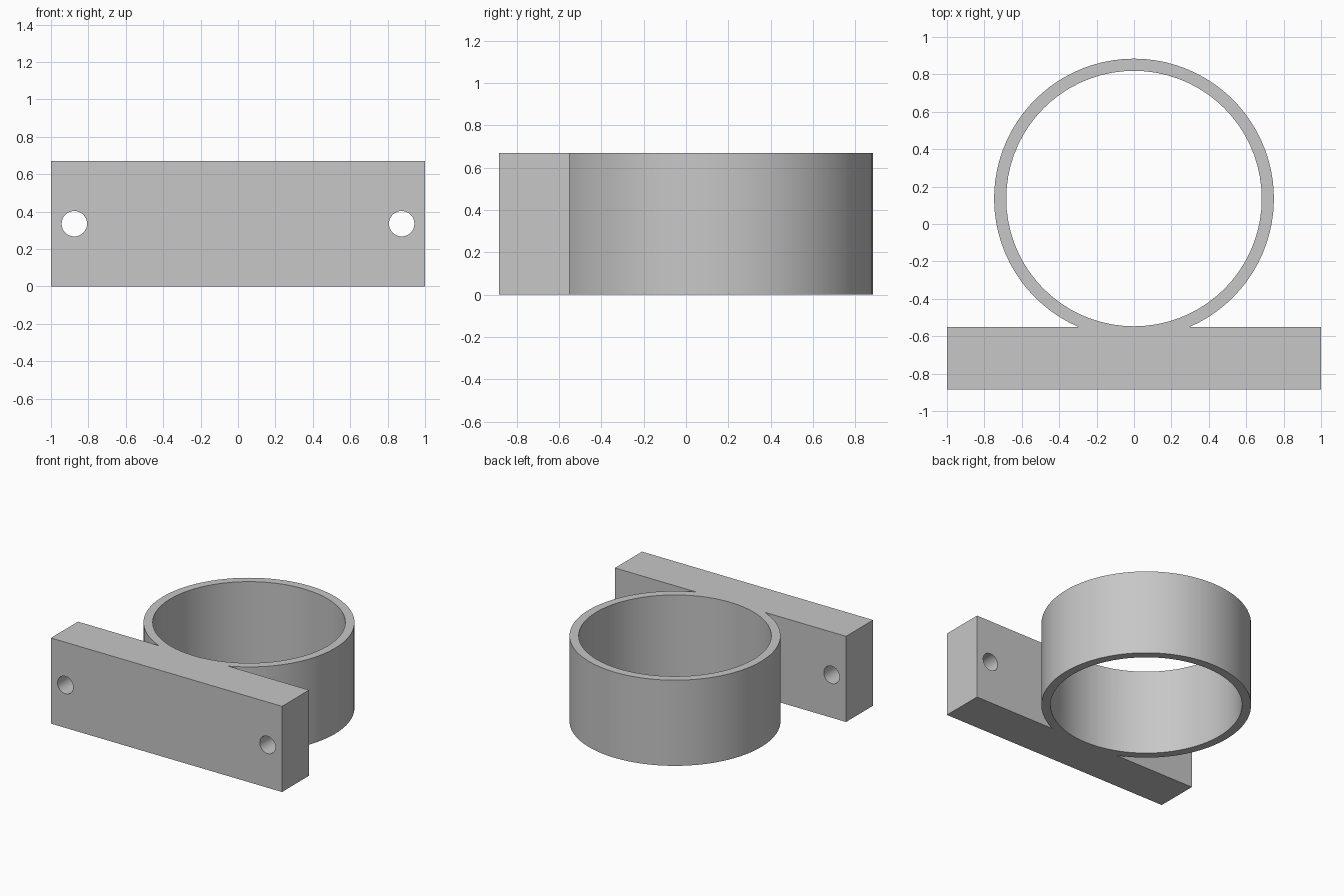
import bpy
import bmesh
import math

HEIGHT = 0.67
RING_Y = 0.136
OUTER_R, INNER_R = 0.748, 0.683
FRONT_Y, BACK_Y = -0.884, -0.55
HOLE_X, HOLE_R = 0.875, 0.068
SEGMENTS = 72

if "Cube" in bpy.data.objects:
    bpy.data.objects.remove(bpy.data.objects["Cube"], do_unlink=True)

grey = bpy.data.materials.new("plain grey")
grey.use_nodes = True
grey.diffuse_color = (0.57, 0.57, 0.57, 1)
grey.node_tree.nodes["Principled BSDF"].inputs["Base Color"].default_value = grey.diffuse_color


def cutter(name, radius, depth, location, rotation=(0, 0, 0), sides=SEGMENTS):
    bpy.ops.mesh.primitive_cylinder_add(vertices=sides, radius=radius, depth=depth,
                                        location=location, rotation=rotation)
    obj = bpy.context.object
    obj.name = name
    obj.hide_render = True
    obj.data.materials.append(grey)
    return obj


# Outline: mounting block joined to the outer arc of the ring
start = math.asin((BACK_Y - RING_Y) / OUTER_R)
sweep = math.pi - 2 * start
outline = [(-1, BACK_Y), (-1, FRONT_Y), (1, FRONT_Y), (1, BACK_Y)]
for i in range(SEGMENTS + 1):
    a = start + sweep * i / SEGMENTS
    outline.append((OUTER_R * math.cos(a), RING_Y + OUTER_R * math.sin(a)))

# Extrude the outline into a solid
bm = bmesh.new()
base = bm.faces.new([bm.verts.new((x, y, 0)) for x, y in outline])
top = bmesh.ops.extrude_face_region(bm, geom=[base])["geom"]
bmesh.ops.translate(bm, vec=(0, 0, HEIGHT),
                    verts=[v for v in top if isinstance(v, bmesh.types.BMVert)])
bmesh.ops.recalc_face_normals(bm, faces=bm.faces)
mesh = bpy.data.meshes.new("ring_bracket")
bm.to_mesh(mesh)
bm.free()
mesh.materials.append(grey)
bracket = bpy.data.objects.new("ring_bracket", mesh)
bpy.context.collection.objects.link(bracket)

# Bore of the ring and the two screw holes
cutters = [cutter("ring_bore", INNER_R, HEIGHT * 2, (0, RING_Y, HEIGHT / 2))]
for side, name in ((-1, "right_screw_hole"), (1, "left_screw_hole")):
    cutters.append(cutter(name, HOLE_R, 0.6,
                          (side * HOLE_X, (FRONT_Y + BACK_Y) / 2, HEIGHT / 2),
                          (math.pi / 2, 0, 0), 32))

bpy.ops.object.select_all(action='DESELECT')
bracket.select_set(True)
bpy.context.view_layer.objects.active = bracket
for c in cutters:
    mod = bracket.modifiers.new(c.name, 'BOOLEAN')
    mod.operation = 'DIFFERENCE'
    mod.solver = 'EXACT'
    mod.object = c
    bpy.ops.object.modifier_apply(modifier=mod.name)
    bpy.data.objects.remove(c, do_unlink=True)

# Smooth the round walls, keep the rims crisp
bpy.ops.object.shade_smooth_by_angle(angle=math.radians(30))
